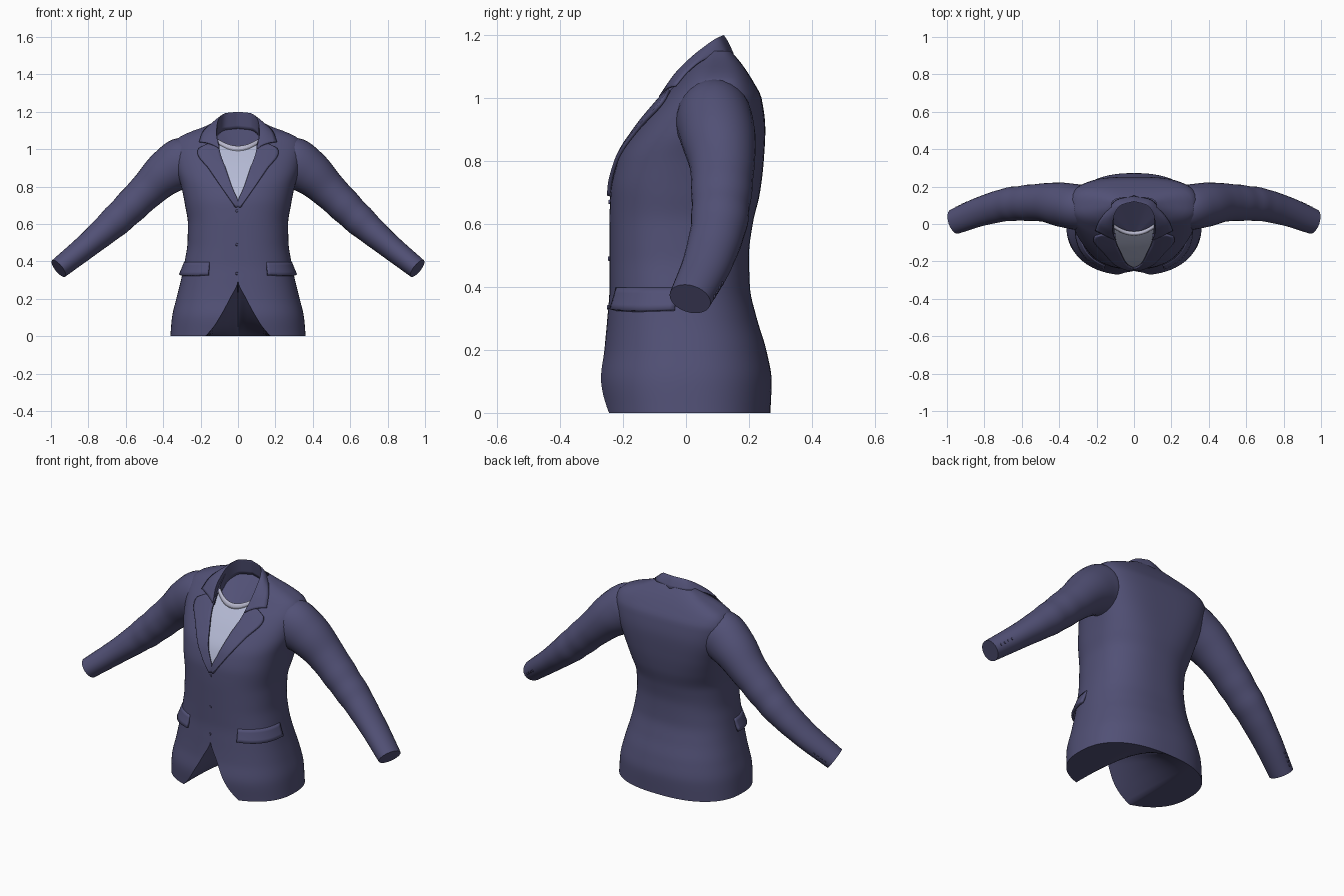
import bpy, bmesh, math
from mathutils import Vector

if "Cube" in bpy.data.objects:
    bpy.data.objects.remove(bpy.data.objects["Cube"])

N = 2.4  # squareness of the torso cross-section


def material(name, rgb):
    m = bpy.data.materials.new(name)
    m.diffuse_color = (*rgb, 1)
    m.use_nodes = True
    m.node_tree.nodes["Principled BSDF"].inputs["Base Color"].default_value = m.diffuse_color
    return m


CLOTH = material("slate_purple_cloth", (0.083, 0.081, 0.18))
SHIRT = material("pale_shirt", (0.46, 0.49, 0.66))
RIB = material("shirt_rib", (0.48, 0.48, 0.61))


def curve(table, s, col=1):
    """Smooth monotone interpolation of one column of a table."""
    p = [(r[0], r[col]) for r in table]
    s = min(max(s, p[0][0]), p[-1][0])
    d = [(b[1] - a[1]) / (b[0] - a[0]) for a, b in zip(p, p[1:])]
    m = [d[0]] + [2 * a * b / (a + b) if a * b > 0 else 0 for a, b in zip(d, d[1:])] + [d[-1]]
    i = next(k for k in range(len(d)) if s <= p[k + 1][0])
    h = p[i + 1][0] - p[i][0]
    t = (s - p[i][0]) / h
    return ((2*t**3 - 3*t*t + 1) * p[i][1] + (t**3 - 2*t*t + t) * h * m[i]
            + (3*t*t - 2*t**3) * p[i + 1][1] + (t**3 - t*t) * h * m[i + 1])


def finish(name, verts, faces, mats, mirror=False, thick=0, recalc=False):
    me = bpy.data.meshes.new(name)
    me.from_pydata([tuple(v) for v in verts], [], faces)
    for m in mats:
        me.materials.append(m)
    ob = bpy.data.objects.new(name, me)
    bpy.context.collection.objects.link(ob)
    if recalc:
        bm = bmesh.new()
        bm.from_mesh(me)
        bmesh.ops.recalc_face_normals(bm, faces=bm.faces)
        bm.to_mesh(me)
        bm.free()
    bpy.ops.object.select_all(action='DESELECT')
    ob.select_set(True)
    bpy.context.view_layer.objects.active = ob
    bpy.ops.object.shade_smooth_by_angle(angle=math.radians(50))
    if mirror:
        ob.modifiers.new("mirror", 'MIRROR').merge_threshold = 0.0005
    if thick:
        s = ob.modifiers.new("thickness", 'SOLIDIFY')
        s.thickness, s.offset = thick, -1
    return ob


def sheet(name, f, nu, nv, mats, **kw):
    """Grid surface from f(u, v), u and v in 0..1."""
    verts = [f(i / nu, j / nv) for j in range(nv + 1) for i in range(nu + 1)]
    w = nu + 1
    faces = [(j*w + i, j*w + i + 1, (j+1)*w + i + 1, (j+1)*w + i)
             for j in range(nv) for i in range(nu)]
    return finish(name, verts, faces, mats, **kw)


# Torso levels: height, half width, front y, back y
BODY = [(0, .362, -.265, .268), (.1, .353, -.275, .272), (.2, .33, -.26, .255),
        (.3, .305, -.25, .225), (.4, .285, -.243, .203), (.5, .27, -.243, .2),
        (.6, .268, -.243, .212), (.7, .283, -.24, .235), (.8, .303, -.217, .247),
        (.9, .332, -.158, .252), (1.0, .345, -.078, .24), (1.05, .33, -.03, .215),
        (1.09, .262, .0, .19), (1.12, .18, .03, .168), (1.15, .12, .05, .142)]
# Half opening at the front: cutaway hem below, neck V above
OPENING = [(0, .175), (.02, .155), (.05, .13), (.1, .098), (.2, .044), (.3, 0), (.7, 0),
           (.8, .036), (.9, .07), (1.0, .102), (1.15, .11)]


def section(z, o=0):
    hw, yf, yb = (curve(BODY, z, c) for c in (1, 2, 3))
    return hw + o, (yf + yb) / 2, (yb - yf) / 2 + o


def around(z, t, o=0):
    """Point on the torso, t from 0 (front) to pi (back); the upper back is squarer."""
    hw, yc, d = section(z, o)
    c = math.cos(t)
    n = N
    if c < 0:
        k = min(max((z - .6) / .25, 0), 1)
        n += .8 * k * k * (3 - 2 * k)
    return Vector((hw * max(math.sin(t), 0) ** (2 / n) if t < math.pi - 1e-6 else 0,
                   yc - math.copysign(abs(c) ** (2 / n), c) * d, z))


def front(x, z, o=0):
    hw, yc, d = section(z)
    return Vector((x, yc - d * max(1 - (abs(x) / hw) ** N, 0) ** (1 / N) - o, z))


def torso(u, v):
    z = 1.15 * v
    hw = section(z)[0]
    t0 = math.asin(min(max(curve(OPENING, z), 0) / hw, .95) ** (N / 2))
    return around(z, t0 + (math.pi - t0) * u)


sheet("jacket_body", torso, 40, 69, [CLOTH], mirror=True)


# Underside closing the hem, rising to the top of the front cutaway
def underside(u, v):
    if u < .5:
        z = .3 * (1 - 2 * u)
        x = max(curve(OPENING, z), 0)
    else:
        z, x = 0, .175 + .187 * math.sin((u - .5) * math.pi)
    a, b = front(x, z), front(x, 0)
    b.y = 2 * section(0)[1] - b.y
    return b.lerp(a, v)


sheet("hem_underside", underside, 32, 12, [CLOTH], mirror=True)

# Lapels
LAPEL = [(.69, .012), (.8, .09), (.9, .158), (.985, .218), (1.0, .215), (1.03, .165)]


def lapel(u, v):
    z = .69 + .34 * v
    a = max(curve(OPENING, z) - .004 * min(1, v * 8), 0)
    b = curve(LAPEL, z)
    return front(a + (b - a) * u, z, .004 + .01 * min(1, v * 2) + .006 * u)


sheet("lapels", lapel, 8, 28, [CLOTH], mirror=True, thick=.012)

# Collar: inner wall, roll and outer fall, each from front to centre back
INNER = [(.104, -.06, .98), (.112, -.01, 1.012), (.112, .05, 1.06), (.075, .115, 1.10), (0, .135, 1.11)]
ROLL = [(.100, -.087, 1.005), (.115, -.03, 1.085), (.108, .04, 1.15), (.07, .10, 1.192), (0, .12, 1.20)]
FALL = [(.208, -.036, 1.04), (.19, .01, 1.092), (.155, .06, 1.125), (.09, .132, 1.14), (0, .152, 1.14)]


def along(pts, s):
    t = [(i, *p) for i, p in enumerate(pts)]
    return Vector([curve(t, s * (len(pts) - 1), c) for c in (1, 2, 3)])


def collar(u, v):
    a, b, c = (along(p, u) for p in (INNER, ROLL, FALL))
    if v < .5:
        return a.lerp(b, v * 2)
    k = v * 2 - 1
    return b.lerp(c, k) + Vector((0, -.25, 1)) * .009 * math.sin(math.pi * k)


sheet("collar", lambda u, v: collar(u, 1 - v), 24, 10, [CLOTH], mirror=True, thick=.006)

# Sloping inner back of the neck, from the collar down to the shirt neckline
sheet("inner_neck", lambda u, v: along(INNER, u).lerp(Vector((0, -.065, .955)), v),
      24, 8, [CLOTH], mirror=True)


# Shirt front filling the V, with a ribbed neckline
def shirt(u, v):
    q = 2 * u - 1
    top = 1.0 + .045 * q * q
    z = .69 + (top - .69) * v
    return front(q * (max(curve(OPENING, z), 0) + .014), z, -.005 - .02 * v)


def rib(u, v):
    p = shirt(u, 1)
    a = 2 * math.pi * v
    return p + Vector((0, .002 - .012 * math.cos(a), .018 * math.sin(a)))


sheet("shirt", shirt, 24, 20, [SHIRT])
sheet("shirt_neckband", rib, 28, 12, [RIB], recalc=True)

# Sleeve stations: s, centre x y z, radius in height, radius in depth
SLEEVE = [(0, .23, .088, .94, .112, .105), (.8, .297, .09, .924, .138, .122),
          (1.6, .378, .102, .878, .122, .119), (3, .49, .115, .775, .098, .102),
          (4.6, .645, .108, .625, .085, .091), (6.2, .80, .073, .49, .067, .08),
          (8, .959, .013, .362, .056, .068)]


def sleeve_at(s):
    def c(q):
        return Vector([curve(SLEEVE, q, k) for k in (1, 2, 3)])
    t = (c(min(s + .2, 8)) - c(max(s - .2, 0))).normalized()
    u = Vector((0, 1, 0)).cross(t).normalized()
    return c(s), t, u, t.cross(u), curve(SLEEVE, s, 4), curve(SLEEVE, s, 5)


def sleeves():
    K, R = 28, 48
    rows = [(8 * i / R, 1) for i in range(R + 1)]
    verts = []
    for s, k in rows:
        c, t, u, v, ru, rv = sleeve_at(s)
        # Soft folds at the elbow
        k += .018 * math.sin(s * 7) * math.exp(-(s - 4.4) ** 2)
        for j in range(K):
            a = 2 * math.pi * j / K
            verts.append(c + u * ru * k * math.cos(a) + v * rv * k * math.sin(a))
    faces = [(i*K + j, i*K + (j+1) % K, (i+1)*K + (j+1) % K, (i+1)*K + j)
             for i in range(R) for j in range(K)]
    last = R * K
    faces += [tuple(range(K)), tuple(range(last, last + K))]
    finish("sleeves", verts, faces, [CLOTH], mirror=True, recalc=True)


sleeves()

# Pocket flaps wrapping to the sides
sheet("pocket_flaps", lambda u, v: around(.33 + .068 * v - .004 * math.sin(math.pi * u) * (1 - v),
                                          .46 + .03 * v + 1.06 * u, .018 - .015 * v),
      20, 4, [CLOTH], mirror=True, thick=.014)


def button(name, p, axis, r, mirror=False):
    bm = bmesh.new()
    rot = axis.to_track_quat('Z', 'Y').to_matrix().to_4x4()
    rot.translation = p
    bmesh.ops.create_cone(bm, cap_ends=True, segments=12, radius1=r, radius2=r * .8,
                          depth=.006, matrix=rot)
    bm.verts.index_update()
    vs = [v.co.copy() for v in bm.verts]
    fs = [tuple(v.index for v in f.verts) for f in bm.faces]
    bm.free()
    finish(name, vs, fs, [CLOTH], mirror=mirror)


# Front and cuff buttons
for i, z in enumerate((.335, .49, .67)):
    button(f"front_button_{i + 1}", front(-.006, z, .001), Vector((0, -1, 0)), .008)
for i in range(4):
    c, t, u, v, ru, rv = sleeve_at(7.1 + .2 * i)
    side = v if v.y > 0 else -v
    button(f"cuff_button_{i + 1}", c + side * rv, side, .007, True)
